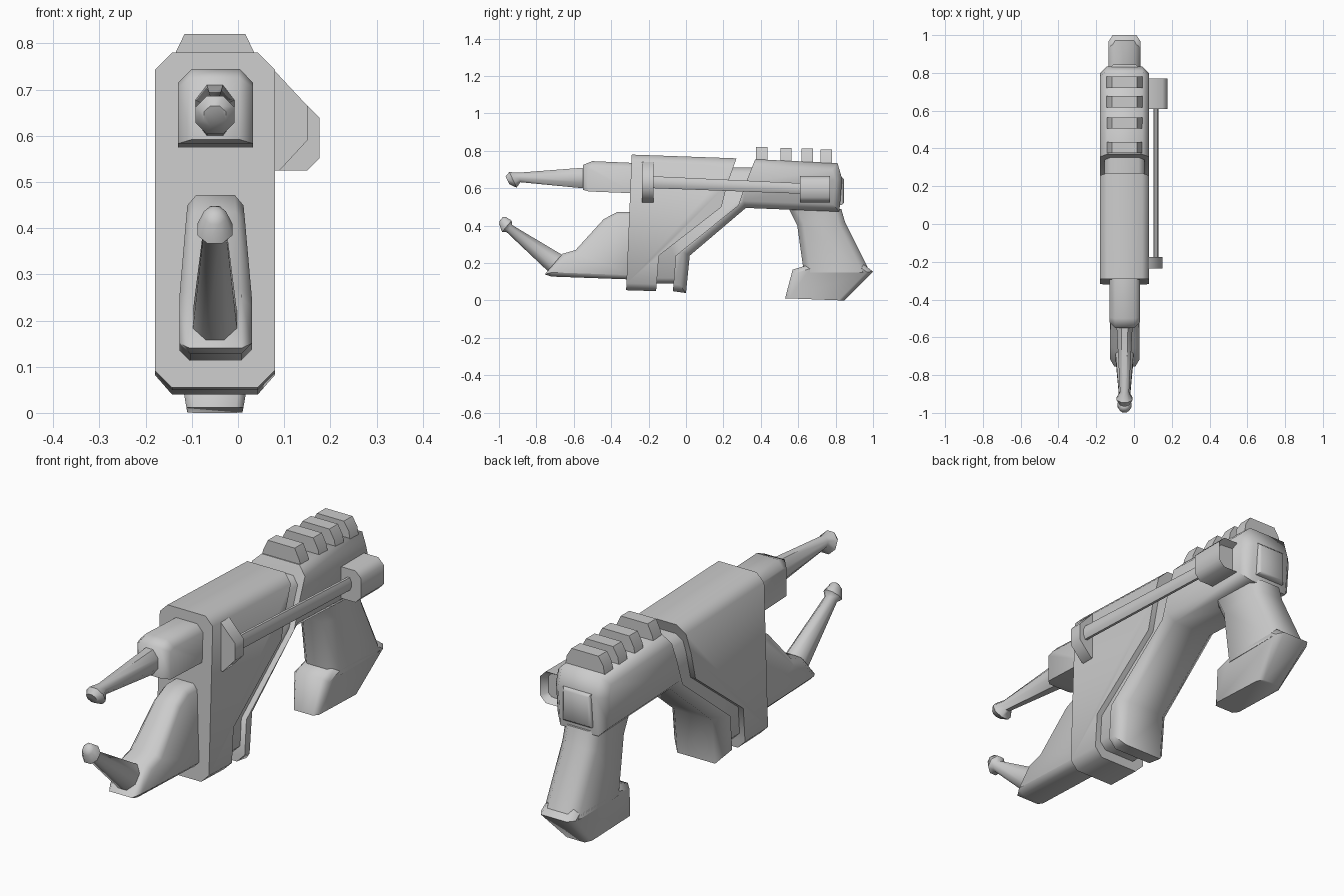
import bpy, bmesh, math
from mathutils import Vector

cube = bpy.data.objects.get("Cube")
if cube:
    bpy.data.objects.remove(cube, do_unlink=True)

GREY = (0.6, 0.6, 0.6, 1)
metal = bpy.data.materials.new("plain_grey")
metal.use_nodes = True
metal.diffuse_color = GREY
metal.node_tree.nodes["Principled BSDF"].inputs["Base Color"].default_value = GREY
MID = -0.05  # centre plane of the body


def finish(bm, name, angle=50):
    bmesh.ops.recalc_face_normals(bm, faces=bm.faces)
    mesh = bpy.data.meshes.new(name)
    bm.to_mesh(mesh)
    bm.free()
    mesh.materials.append(metal)
    obj = bpy.data.objects.new(name, mesh)
    bpy.context.collection.objects.link(obj)
    bpy.ops.object.select_all(action='DESELECT')
    obj.select_set(True)
    bpy.context.view_layer.objects.active = obj
    bpy.ops.object.shade_smooth_by_angle(angle=math.radians(angle))
    return obj


def slab(name, pts, lo, hi, axis='X', bevel=0.0, sides=None, taper=None, pocket=0):
    """Extrude a profile along an axis, chamfering the rims of the chosen sides."""
    bm = bmesh.new()

    def place(a, b, d):
        return (d, a, b) if axis == 'X' else (a, d, b)
    rings = [[bm.verts.new(place(a, b, d)) for a, b in pts] for d in (lo, hi)]
    n = len(pts)
    caps = [bm.faces.new(r) for r in rings]
    for i in range(n):
        j = (i + 1) % n
        bm.faces.new((rings[0][i], rings[0][j], rings[1][j], rings[1][i]))
    bmesh.ops.recalc_face_normals(bm, faces=bm.faces)
    if pocket:
        bmesh.ops.inset_individual(bm, faces=[caps[1]], thickness=0.02)
        bmesh.ops.translate(bm, verts=caps[1].verts, vec=(0, -pocket, 0))
    if bevel:
        chosen = range(n) if sides is None else sides
        edges = [bm.edges.get((r[i], r[(i + 1) % n])) for r in rings for i in chosen]
        bmesh.ops.bevel(bm, geom=edges, offset=bevel, segments=1, profile=0.5,
                        affect='EDGES', clamp_overlap=True)
    if taper:
        for v in bm.verts:
            v.co.x = MID + (v.co.x - MID) * taper(v.co)
    return finish(bm, name)


def loft(name, x, rings, sides=8):
    """Skin rings given as (y, z, half width, half height, lean in degrees)."""
    bm = bmesh.new()
    loops = []
    for y, z, w, h, lean in rings:
        t = math.radians(lean)
        up = Vector((0, math.sin(t), math.cos(t)))
        loop = []
        for k in range(sides):
            a = math.tau * (k + 0.5) / sides
            co = Vector((x + w * math.cos(a) * 1.08, y, z)) + up * h * math.sin(a) * 1.08
            loop.append(bm.verts.new(co))
        loops.append(loop)
    for p, q in zip(loops, loops[1:]):
        for k in range(sides):
            m = (k + 1) % sides
            bm.faces.new((p[k], p[m], q[m], q[k]))
    bm.faces.new(loops[0])
    bm.faces.new(loops[-1])
    return finish(bm, name)


# Main body: front shell, recessed core, rear shell
slab("front_shell",
     [(-0.29, 0.78), (0.27, 0.76), (0.22, 0.62), (0.19, 0.5), (-0.145, 0.24),
      (-0.16, 0.05), (-0.32, 0.055)],
     -0.18, 0.08, bevel=0.037, sides=[0, 5])
slab("inner_core",
     [(-0.25, 0.09), (-0.03, 0.09), (-0.02, 0.25), (0.31, 0.53), (0.45, 0.71),
      (-0.2, 0.71)],
     -0.155, 0.055, bevel=0.03, sides=[0, 4])
slab("rear_shell",
     [(0.37, 0.755), (0.81, 0.735), (0.835, 0.65), (0.82, 0.475), (0.32, 0.495),
      (0.02, 0.24), (0.0, 0.04), (-0.07, 0.05), (-0.055, 0.24), (0.28, 0.51),
      (0.32, 0.63)],
     -0.18, 0.08, bevel=0.037, sides=[0, 1, 2, 3, 4, 5, 6])
slab("rear_panel", [(-0.12, 0.51), (0.02, 0.51), (0.02, 0.66), (-0.12, 0.66)],
     0.80, 0.845, axis='Y', bevel=0.012)

# Ridges along the rear top
for i, y in enumerate((0.405, 0.535, 0.648, 0.75)):
    top = 0.82 - 0.004 * i
    slab(f"top_ridge_{i + 1}",
         [(MID - 0.098, 0.72), (MID + 0.098, 0.72), (MID + 0.09, 0.77),
          (MID + 0.066, top), (MID - 0.066, top), (MID - 0.09, 0.77)],
         y - 0.03, y + 0.03, axis='Y')

# Upper barrel
slab("barrel_housing",
     [(-0.55, 0.725), (-0.5, 0.745), (-0.27, 0.735), (-0.27, 0.573), (-0.52, 0.583),
      (-0.55, 0.592)],
     -0.13, 0.033, bevel=0.035, sides=[0, 1, 5])
loft("upper_barrel", MID, [
    (-0.5, 0.655, 0.04, 0.055, 0), (-0.55, 0.655, 0.042, 0.055, 0),
    (-0.89, 0.658, 0.024, 0.026, -10), (-0.925, 0.645, 0.042, 0.046, -25),
    (-0.955, 0.643, 0.024, 0.024, -25)])

# Lower jaw and its raised prong
slab("lower_jaw",
     [(-0.28, 0.472), (-0.37, 0.472), (-0.44, 0.435), (-0.59, 0.27), (-0.66, 0.25),
      (-0.755, 0.14), (-0.72, 0.128), (-0.28, 0.112)],
     -0.127, 0.03, bevel=0.028, sides=[0, 1, 2, 3, 4, 5, 6],
     taper=lambda c: 1 - 0.25 * max(0, c.z - 0.26) / 0.21)
loft("lower_prong", MID, [
    (-0.64, 0.165, 0.05, 0.05, 40), (-0.70, 0.2, 0.048, 0.058, 40),
    (-0.945, 0.385, 0.026, 0.024, 40), (-0.958, 0.397, 0.038, 0.04, 40),
    (-0.982, 0.428, 0.024, 0.026, 40), (-0.988, 0.436, 0.01, 0.012, 40)])

# Grip and its foot
slab("grip",
     [(0.55, 0.49), (0.83, 0.49), (0.85, 0.42), (0.985, 0.15), (0.63, 0.15),
      (0.595, 0.40)],
     -0.135, 0.035, bevel=0.035, sides=[1, 2, 4, 5])
slab("grip_foot",
     [(0.57, 0.165), (0.66, 0.192), (0.95, 0.192), (1.0, 0.155), (0.845, 0.0),
      (0.53, 0.012)],
     -0.135, 0.035, bevel=0.022, sides=[0, 1, 2, 3, 5],
     taper=lambda c: 0.7 + 0.3 * min(1, c.z / 0.13))

# Side rod with its front bracket and rear block
slab("rod_bracket",
     [(0.06, 0.745), (0.08, 0.74), (0.15, 0.665), (0.15, 0.59), (0.09, 0.525),
      (0.06, 0.525)],
     -0.235, -0.175, axis='Y')
loft("side_rod", 0.116, [(-0.19, 0.633, 0.014, 0.032, 0), (0.64, 0.598, 0.014, 0.028, 0)])
slab("rod_block",
     [(0.06, 0.665), (0.15, 0.665), (0.177, 0.638), (0.177, 0.552), (0.15, 0.525),
      (0.06, 0.525)],
     0.61, 0.77, axis='Y', pocket=0.03)
